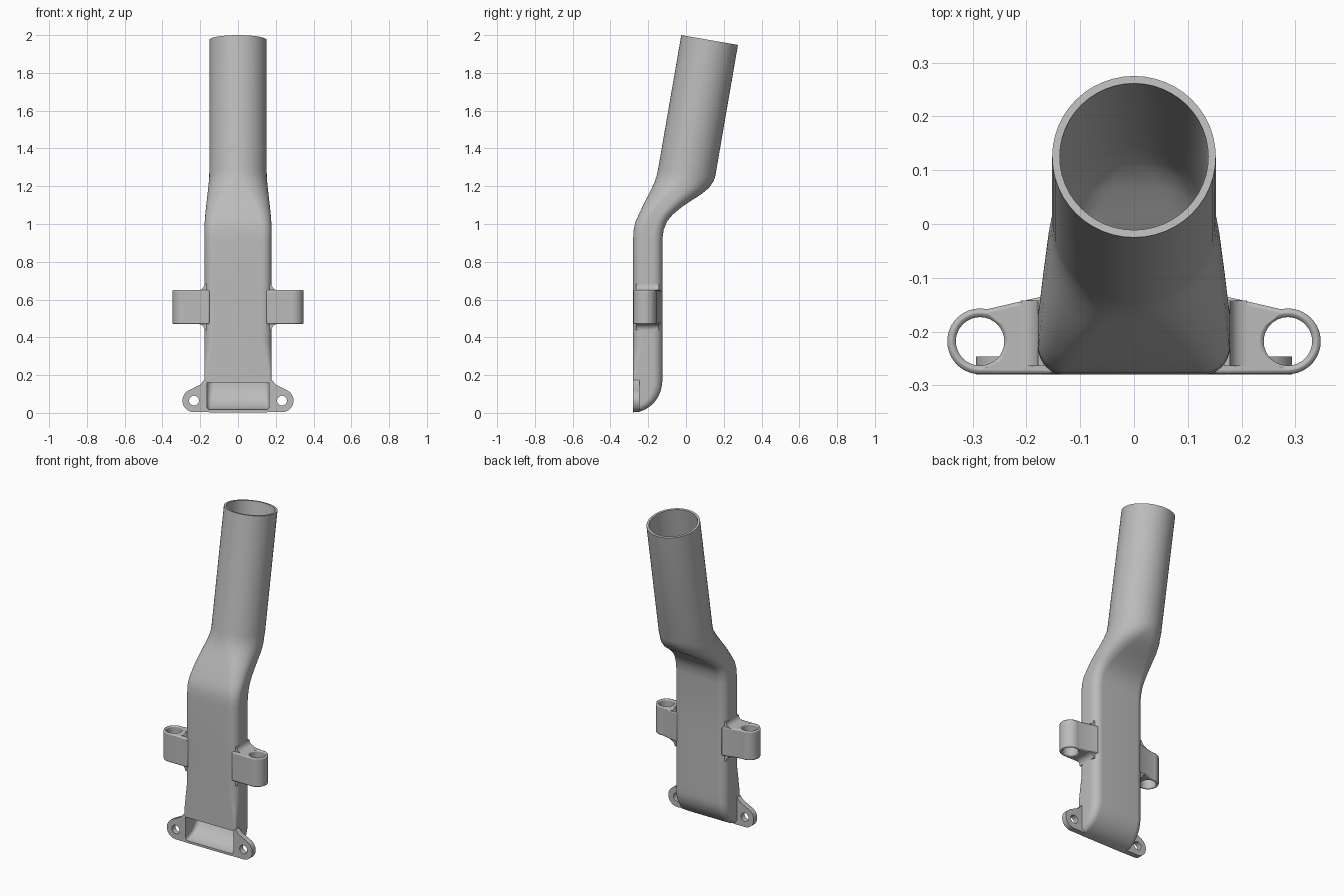
import bpy, bmesh
from math import sin, cos, pi, radians
from mathutils import Vector

if "Cube" in bpy.data.objects:
    bpy.data.objects.remove(bpy.data.objects["Cube"])

grey = bpy.data.materials.new("plain grey")
grey.use_nodes = True
COLOUR = (0.5, 0.5, 0.5, 1)
grey.diffuse_color = COLOUR
grey.node_tree.nodes["Principled BSDF"].inputs["Base Color"].default_value = COLOUR


def finish(name, bm, bevel=0):
    bmesh.ops.remove_doubles(bm, verts=bm.verts, dist=1e-5)
    bmesh.ops.recalc_face_normals(bm, faces=bm.faces)
    mesh = bpy.data.meshes.new(name)
    bm.to_mesh(mesh)
    bm.free()
    mesh.materials.append(grey)
    obj = bpy.data.objects.new(name, mesh)
    bpy.context.collection.objects.link(obj)
    if bevel:
        mod = obj.modifiers.new("edge", "BEVEL")
        mod.width, mod.segments, mod.limit_method = bevel, 2, "ANGLE"
        mod.angle_limit = radians(40)
    bpy.ops.object.select_all(action="DESELECT")
    obj.select_set(True)
    bpy.context.view_layer.objects.active = obj
    bpy.ops.object.shade_smooth_by_angle(angle=radians(35))
    return obj


def ring(bm, section, inset):
    """Rounded rectangle spanning a front point and a back point in the yz plane."""
    front, back, half, r_front, r_back = section
    f, b = Vector((0, *front)), Vector((0, *back))
    mid, axis, deep = (f + b) / 2, (b - f).normalized(), (b - f).length / 2 - inset
    half -= inset
    verts = []
    for k, (sx, sy) in enumerate([(1, 1), (-1, 1), (-1, -1), (1, -1)]):
        r = max((r_back if sy > 0 else r_front) - inset, 0)
        rx, ry = min(r, half), min(r, deep)
        for i in range(13):
            t = k * pi / 2 + i * pi / 24
            x = sx * (half - rx) + rx * cos(t)
            y = sy * (deep - ry) + ry * sin(t)
            verts.append(bm.verts.new(mid + axis * y + Vector((x, 0, 0))))
    return verts


def skin(bm, a, b):
    n = len(a)
    for i in range(n):
        j = (i + 1) % n
        bm.faces.new((a[i], a[j], b[j], b[i]))


def arc(cx, cy, r, a0, a1, n):
    return [(cx + r * cos(radians(a0 + (a1 - a0) * i / n)),
             cy + r * sin(radians(a0 + (a1 - a0) * i / n))) for i in range(n + 1)]


def plate(name, outline, hole, place, lo, hi, bevel=0):
    """Prism of an outline with an optional round hole, between two levels."""
    bm = bmesh.new()
    loops = [outline] + ([arc(*hole, 0, 360, 32)[:-1]] if hole else [])
    caps = ([], [])
    for loop in loops:
        pair = [[bm.verts.new(place(u, v, w)) for u, v in loop] for w in (lo, hi)]
        skin(bm, *pair)
        for cap, vs in zip(caps, pair):
            cap += [bm.edges.get((vs[i - 1], vs[i])) for i in range(len(vs))]
    for cap in caps:
        bmesh.ops.triangle_fill(bm, edges=cap, use_beauty=True)
    return finish(name, bm, bevel)


# Hollow duct: scooped outlet, flat body, bend, tilted round tube
FRONT, BACK, HALF, R = -0.28, -0.125, 0.178, 0.05
PIVOT = 0.175
sections = []
for i in range(12, -1, -1):
    a = i * pi / 24
    back = (FRONT + (BACK - FRONT) * cos(a), PIVOT - 0.172 * sin(a))
    sections.append(((FRONT, PIVOT), back, HALF, 0.012, R - 0.02 * i / 12))
for z, r in [(0.22, 0.015), (0.29, 0.03), (0.37, R), (0.6, R), (0.92, R)]:
    sections.append(((FRONT, z), (BACK, z), HALF, r, R))
bend = [
    ((-0.277, 0.97), (-0.118, 0.97), 0.178, 0.051),
    ((-0.268, 1.01), (-0.1, 1.015), 0.176, 0.056),
    ((-0.25, 1.05), (-0.068, 1.052), 0.173, 0.065),
    ((-0.229, 1.095), (-0.022, 1.09), 0.169, 0.078),
    ((-0.206, 1.14), (0.03, 1.125), 0.164, 0.095),
    ((-0.185, 1.18), (0.08, 1.157), 0.16, 0.115),
    ((-0.167, 1.22), (0.12, 1.19), 0.156, 0.135),
    ((-0.154, 1.26), (0.142, 1.22), 0.153, 0.15),
    ((-0.146, 1.3), (0.154, 1.248), 0.152, 0.152),
    ((-0.025, 2.0), (0.275, 1.948), 0.152, 0.152),
]
sections += [(f, b, h, r, r) for f, b, h, r in bend]

bm = bmesh.new()
outer = [ring(bm, s, 0) for s in sections]
inner = [ring(bm, s, 0.014) for s in sections]
for wall in (outer, inner):
    for a, b in zip(wall, wall[1:]):
        skin(bm, a, b)
skin(bm, outer[0], inner[0])
skin(bm, outer[-1], inner[-1])
finish("duct", bm)

# Outlines shared by both sides
bracket = ([(0.15, -0.279)] + arc(0.286, -0.218, 0.061, -90, 102, 24)
           + [(0.15, -0.13), (0.168, -0.155), (0.17, -0.2), (0.17, -0.235), (0.152, -0.268)])
ear = ([(0.15, 0.004)] + arc(0.233, 0.065, 0.061, -90, 62, 20)
       + arc(0.305, 0.19, 0.085, 228, 186, 6)[1:-1]
       + [(0.2, 0.15), (0.179, 0.174), (0.168, 0.174), (0.168, 0.03)])
ear = [p for p in ear if p[1] < 0.125 or p[0] < 0.21]

for side, s in (("left", 1), ("right", -1)):
    def flat(u, v, w, s=s):
        return (s * u, v, w)

    def upright(u, v, w, s=s):
        return (s * u, w, v)

    # Side clamp with a vertical hole, and its fillets against the body
    plate(side + "_bracket", bracket, (0.286, -0.218, 0.045), flat, 0.47, 0.65, 0.007)
    for end, z, d in (("upper", 0.645, 1), ("lower", 0.475, -1)):
        curve = [(u, z + d * v) for u, v in arc(0.21, 0.037, 0.032, 180, 270, 8)]
        plate(f"{side}_{end}_fillet", [(0.167, z)] + [(0.167, z + d * 0.037)] + curve,
              None, upright, -0.264, -0.142)
    # Screw ear beside the outlet
    plate(side + "_ear", ear, (0.233, 0.065, 0.026), upright, -0.28, -0.246)
